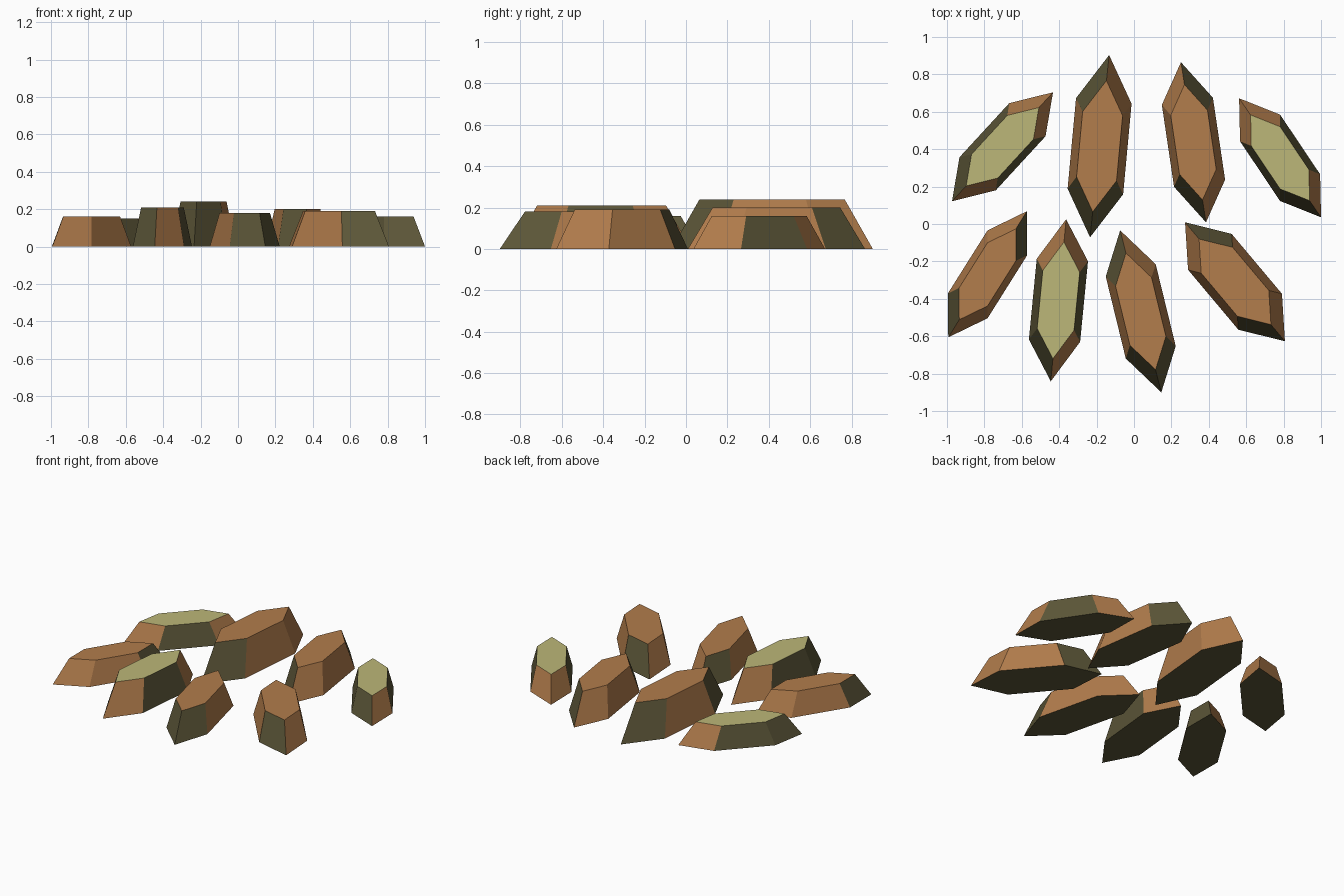
import bpy, bmesh
from mathutils import Vector

if "Cube" in bpy.data.objects:
    bpy.data.objects.remove(bpy.data.objects["Cube"])


def material(name, rgb):
    """Flat colour from sRGB 0-255 values."""
    m = bpy.data.materials.new(name)
    lin = [((c / 255 + 0.055) / 1.055) ** 2.4 for c in rgb]
    m.diffuse_color = (*lin, 1)
    m.use_nodes = True
    m.node_tree.nodes["Principled BSDF"].inputs["Base Color"].default_value = m.diffuse_color
    return m


MATS = [material("brown", (178, 125, 76)),
        material("dark_olive", (92, 86, 56)),
        material("light_olive", (188, 183, 120))]
B, D, L = 0, 1, 2

# Colour schemes: top colour, then six sides counter-clockwise from the tip
SCHEMES = {
    "pale": (L, (B, D, D, B, D, B)),
    "mixed": (B, (D, B, D, D, B, B)),
    "warm": (B, (B, B, D, B, B, D)),
}
TOP_SCALE = 0.72

# Each shard: scheme, height, centre, tip offset, two shoulder offsets
# (the other three corners mirror through the centre)
SHARDS = [
    ("pale", 0.15, (-.703, .413), (.27, .291), (.036, .233), (-.23, -.056)),
    ("mixed", 0.24, (-.184, .416), (.051, .487), (-.126, .257), (-.171, -.227)),
    ("warm", 0.20, (.318, .437), (-.067, .428), (-.169, .20), (-.104, -.238)),
    ("pale", 0.16, (.781, .354), (-.219, .318), (-.214, .088), (0, -.231)),
    ("warm", 0.16, (-.783, -.269), (.21, .337), (0, .235), (-.212, -.102)),
    ("pale", 0.21, (-.404, -.408), (.041, .433), (-.116, .222), (-.158, -.209)),
    ("mixed", 0.18, (.036, -.467), (-.11, .433), (-.187, .186), (-.08, -.252)),
    ("warm", 0.19, (.54, -.309), (-.267, .318), (-.251, .064), (.018, -.256)),
]


def shard(name, scheme, height, centre, *half):
    """Tapered six-sided block standing on the ground."""
    c = Vector((*centre, 0))
    half = [Vector((*p, 0)) for p in half]
    ring = half + [-p for p in half]
    bm = bmesh.new()
    low = [bm.verts.new(c + p) for p in ring]
    high = [bm.verts.new(c + p * TOP_SCALE + Vector((0, 0, height))) for p in ring]
    top_colour, sides = SCHEMES[scheme]
    bm.faces.new(high).material_index = top_colour
    bm.faces.new(low[::-1]).material_index = D
    for i, colour in enumerate(sides):
        j = (i + 1) % 6
        bm.faces.new((low[i], low[j], high[j], high[i])).material_index = colour
    me = bpy.data.meshes.new(name)
    bm.to_mesh(me)
    bm.free()
    for m in MATS:
        me.materials.append(m)
    bpy.context.collection.objects.link(bpy.data.objects.new(name, me))


for n, spec in enumerate(SHARDS, 1):
    shard(f"shard_{n}", *spec)
